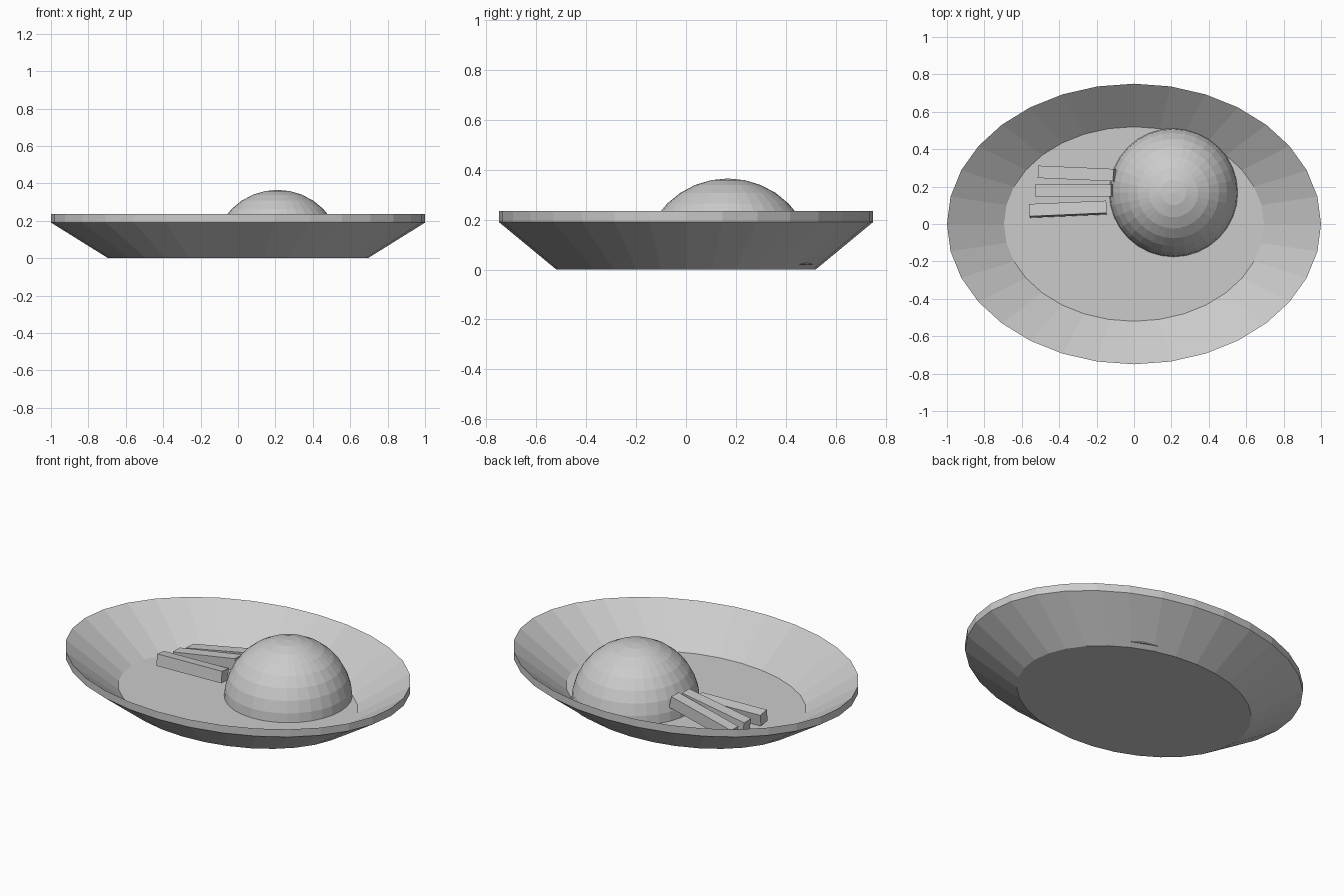
import bpy
import bmesh
import math
from mathutils import Matrix, Vector, Euler

if "Cube" in bpy.data.objects:
    bpy.data.objects.remove(bpy.data.objects["Cube"], do_unlink=True)

# One plain grey for every part
grey = bpy.data.materials.new("plain_grey")
grey.use_nodes = True
colour = (0.6, 0.6, 0.6, 1)
grey.diffuse_color = colour
bsdf = next(n for n in grey.node_tree.nodes if n.type == "BSDF_PRINCIPLED")
bsdf.inputs["Base Color"].default_value = colour

SIDES = 32


def add_object(name, bm, location=(0, 0, 0), rotation=(0, 0, 0)):
    bmesh.ops.recalc_face_normals(bm, faces=bm.faces)
    mesh = bpy.data.meshes.new(name)
    bm.to_mesh(mesh)
    bm.free()
    mesh.materials.append(grey)
    obj = bpy.data.objects.new(name, mesh)
    obj.location = location
    obj.rotation_euler = [math.radians(a) for a in rotation]
    bpy.context.collection.objects.link(obj)
    return obj


def lathe(rings):
    """Join elliptical rings (rx, ry, z) and cap both ends; zero radius makes a pole."""
    bm = bmesh.new()
    loops = []
    for rx, ry, z in rings:
        if rx < 1e-5:
            loops.append([bm.verts.new((0, 0, z))] * SIDES)
            continue
        angles = [2 * math.pi * i / SIDES for i in range(SIDES)]
        loops.append([bm.verts.new((rx * math.cos(a), ry * math.sin(a), z)) for a in angles])
    for low, high in zip(loops, loops[1:]):
        for i in range(SIDES):
            j = (i + 1) % SIDES
            corners = [low[i], low[j], high[j], high[i]]
            bm.faces.new(list(dict.fromkeys(corners)))
    for loop in (loops[0], loops[-1]):
        if loop[0] is not loop[1]:
            bm.faces.new(loop)
    return bm


# Oval dish: base, flared wall, upright rim, sunken floor
add_object("oval_dish", lathe([
    (0.695, 0.52, 0), (1, 0.75, 0.19), (1, 0.75, 0.235), (0.695, 0.52, 0.035)]))

# Half-sphere mound resting in the dish
radius, steps = 0.345, 8
arc = [math.pi / 2 * i / steps for i in range(steps + 1)]
add_object("round_mound",
           lathe([(radius * math.cos(a), radius * math.cos(a), radius * math.sin(a)) for a in arc]),
           (0.211, 0.168, 0.02))

# Three sticks beside the mound: name, centre, rotation in degrees
sticks = [
    ("back_stick", (-0.305, 0.27, 0.103), (0, -12, -2.5)),
    ("middle_stick", (-0.32, 0.179, 0.105), (0, -9.5, 0)),
    ("front_stick", (-0.353, 0.079, 0.087), (-7, 0, 2.5)),
]
for name, centre, turn in sticks:
    bm = bmesh.new()
    bmesh.ops.create_cube(bm, size=1, matrix=Matrix.Diagonal((0.412, 0.066, 0.068, 1)))
    add_object(name, bm, centre, turn)
